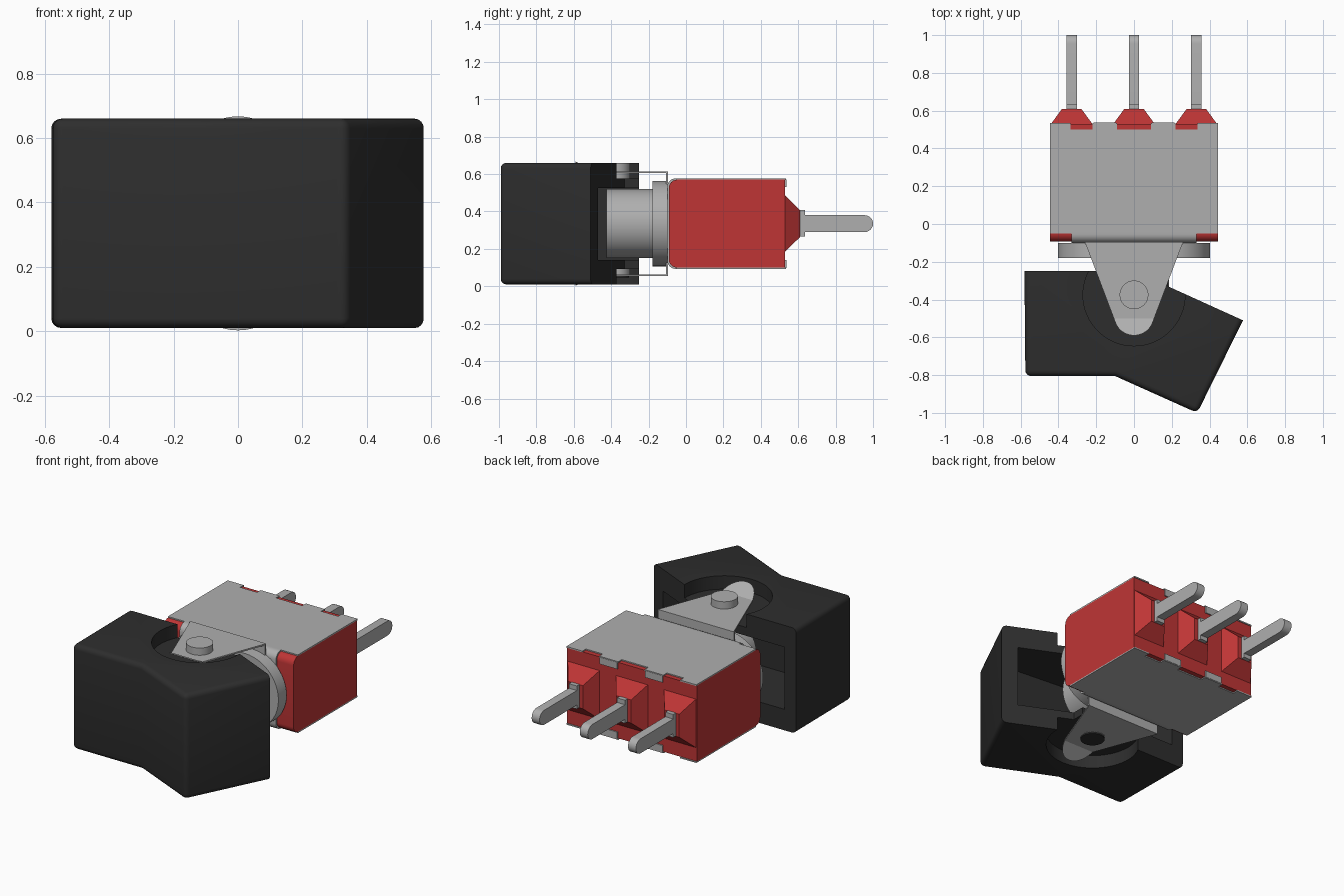
import bpy, bmesh, math
from mathutils import Vector

if "Cube" in bpy.data.objects:
    bpy.data.objects.remove(bpy.data.objects["Cube"], do_unlink=True)

ZC = 0.335          # mid height of the switch
PIVOT = (0, -0.375)


def material(name, rgb):
    m = bpy.data.materials.new(name)
    m.use_nodes = True
    m.diffuse_color = (*rgb, 1)
    bsdf = next(n for n in m.node_tree.nodes if n.type == 'BSDF_PRINCIPLED')
    bsdf.inputs["Base Color"].default_value = (*rgb, 1)
    bsdf.inputs["Roughness"].default_value = 0.6
    return m


BLACK = material("black plastic", (0.027, 0.027, 0.027))
RED = material("red plastic", (0.52, 0.036, 0.036))
METAL = material("grey metal", (0.43, 0.43, 0.43))


def prism_bm(pts, lo, hi, axis):
    """Extrude a 2D outline: axis z uses (x, y), axis x uses (y, z), axis y uses (x, z)."""
    place = {'z': lambda a, b, c: (a, b, c), 'x': lambda a, b, c: (c, a, b),
             'y': lambda a, b, c: (a, c, b)}[axis]
    bm = bmesh.new()
    rings = [[bm.verts.new(place(a, b, c)) for a, b in pts] for c in (lo, hi)]
    n = len(pts)
    for r in rings:
        bm.faces.new(r)
    for i in range(n):
        j = (i + 1) % n
        bm.faces.new((rings[0][i], rings[0][j], rings[1][j], rings[1][i]))
    bmesh.ops.recalc_face_normals(bm, faces=bm.faces)
    return bm


def finish(name, bm, mat):
    bmesh.ops.recalc_face_normals(bm, faces=bm.faces)
    me = bpy.data.meshes.new(name)
    bm.to_mesh(me)
    bm.free()
    me.materials.append(mat)
    ob = bpy.data.objects.new(name, me)
    bpy.context.collection.objects.link(ob)
    return ob


def prism(name, pts, lo, hi, axis, mat):
    return finish(name, prism_bm(pts, lo, hi, axis), mat)


def smooth(ob):
    bpy.ops.object.select_all(action='DESELECT')
    ob.select_set(True)
    bpy.context.view_layer.objects.active = ob
    bpy.ops.object.shade_smooth_by_angle(angle=math.radians(35))


def arc(cx, cy, r, a0, a1, n):
    return [(cx + r * math.cos(math.radians(a0 + (a1 - a0) * i / n)),
             cy + r * math.sin(math.radians(a0 + (a1 - a0) * i / n))) for i in range(n + 1)]


def circle(cx, cy, r, n=48):
    return arc(cx, cy, r, 0, 360, n)[:-1]


def box(x0, x1, y0, y1):
    return [(x0, y0), (x1, y0), (x1, y1), (x0, y1)]


def both_sides(name, pts, lo, hi, mat):
    """Make a plate on the top and its mirror on the underside."""
    return [prism("upper_" + name, pts, lo, hi, 'z', mat),
            prism("lower_" + name, pts, 2 * ZC - hi, 2 * ZC - lo, 'z', mat)]


# Rocker: bent block with softened front and end edges
outline = [(-0.58, -0.25), (-0.575, -0.805), (-0.10, -0.805), (0.335, -1.0),
           (0.577, -0.51), (0.18, -0.33), (0.18, -0.25)]
bm = prism_bm(outline, 0.01, 0.66, 'z')


def soft(e):
    m = (e.verts[0].co + e.verts[1].co) / 2
    upright = abs(e.verts[0].co.z - e.verts[1].co.z) > 0.1
    if upright:
        return m.y < -0.79 and abs(m.x + 0.10) > 0.05
    return m.y < -0.5 or abs(m.x) > 0.45


bmesh.ops.bevel(bm, geom=[e for e in bm.edges if soft(e)], offset=0.03,
                segments=4, profile=0.5, affect='EDGES')
rocker = finish("rocker", bm, BLACK)

# Round recesses for the bracket arms and the hollow open to the back
cutters = both_sides("recess_cutter", circle(*PIVOT, 0.27, 64), 0.577, 0.75, BLACK)
cutters.append(prism("hollow_cutter", [(-0.5, -0.15), (-0.5, -0.65), (-0.08, -0.65), (0.38, -0.69),
                                       (0.487, -0.47), (0.60, -0.24), (0.60, -0.15)],
                     0.14, 0.525, 'z', BLACK))
for c in cutters:
    c.hide_render = True
    mod = rocker.modifiers.new("cut", 'BOOLEAN')
    mod.operation, mod.solver, mod.object = 'DIFFERENCE', 'EXACT', c
bpy.context.view_layer.update()
cut_mesh = bpy.data.meshes.new_from_object(
    rocker.evaluated_get(bpy.context.evaluated_depsgraph_get()))
rocker.modifiers.clear()
rocker.data = cut_mesh
for c in cutters:
    bpy.data.objects.remove(c, do_unlink=True)
smooth(rocker)


# Red housing, rounded at its front top and bottom edges
def housing_profile(y0, y1, z0, z1, r):
    return ([(y1, z0), (y1, z1)] + arc(y0 + r, z1 - r, r, 90, 180, 6)
            + arc(y0 + r, z0 + r, r, 180, 270, 6))


smooth(prism("housing", housing_profile(-0.092, 0.53, 0.1, 0.57, 0.045), -0.445, 0.445, 'x', RED))

# Metal cover: folded front, notched panels and rear tabs
smooth(prism("cover_front", housing_profile(-0.1, -0.04, 0.093, 0.577, 0.045), -0.33, 0.33, 'x', METAL))
half = [(0.445, -0.05), (0.445, 0.535), (0.335, 0.535), (0.335, 0.5),
        (0.22, 0.5), (0.22, 0.535), (0.09, 0.535), (0.09, 0.5)]
both_sides("cover_panel", half + [(-x, y) for x, y in reversed(half)], 0.569, 0.577, METAL)
for s in (-1, 1):
    both_sides("cover_tab", box(s * 0.155 - 0.06, s * 0.155 + 0.06, 0.525, 0.537), 0.53, 0.572, METAL)

# Terminals with tapered red collars
for x in (-0.33, 0, 0.33):
    bm = prism_bm(box(x - 0.113, x + 0.113, 0.18, 0.49), 0.525, 0.61, 'y')
    for v in bm.verts:
        if v.co.y > 0.6:
            v.co.x = x + (v.co.x - x) * 0.45
            v.co.z = ZC + (v.co.z - ZC) * 0.46
    finish("terminal_base", bm, RED)
    prism("terminal_collar", box(0.58, 0.635, 0.265, 0.408), x - 0.027, x + 0.027, 'x', METAL)
    blade = [(0.6, 0.38), (0.6, 0.29)] + arc(0.955, 0.335, 0.045, -90, 90, 12)
    smooth(prism("terminal_blade", blade, x - 0.027, x + 0.027, 'x', METAL))

# Flange and bushing in front of the housing
flange = arc(0.175, ZC, 0.228, -90, 90, 24) + arc(-0.175, ZC, 0.228, 90, 270, 24)
smooth(prism("flange", flange, -0.18, -0.1, 'y', METAL))
smooth(prism("bushing", circle(0, ZC, 0.185), -0.425, -0.17, 'y', METAL))

# Bracket: upright plate and two tapered arms with flared tips
prism("bracket_plate", box(-0.26, 0.26, 0.056, 0.614), -0.108, -0.096, 'y', METAL)
arm = [(0.26, -0.095)] + arc(0, -0.485, 0.105, -20, -160, 20) + [(-0.26, -0.095)]
for name, s in (("upper_arm", 1), ("lower_arm", -1)):
    bm = prism_bm(arm, ZC + s * 0.271, ZC + s * 0.28, 'z')
    bmesh.ops.bisect_plane(bm, geom=bm.verts[:] + bm.edges[:] + bm.faces[:],
                           plane_co=Vector((0, -0.5, 0)), plane_no=Vector((0, 1, 0)))
    for v in bm.verts:
        if v.co.y < -0.5:
            v.co.z += s * (-0.5 - v.co.y) * 0.58
    finish(name, bm, METAL)

# Pivot pins: tall head above, flush dark end below
smooth(prism("upper_pin", circle(*PIVOT, 0.076), 0.56, 0.66, 'z', METAL))
smooth(prism("lower_pin", circle(*PIVOT, 0.076), 0.054, 0.1, 'z', METAL))
smooth(prism("lower_pin_end", circle(*PIVOT, 0.07), 0.046, 0.055, 'z', BLACK))
